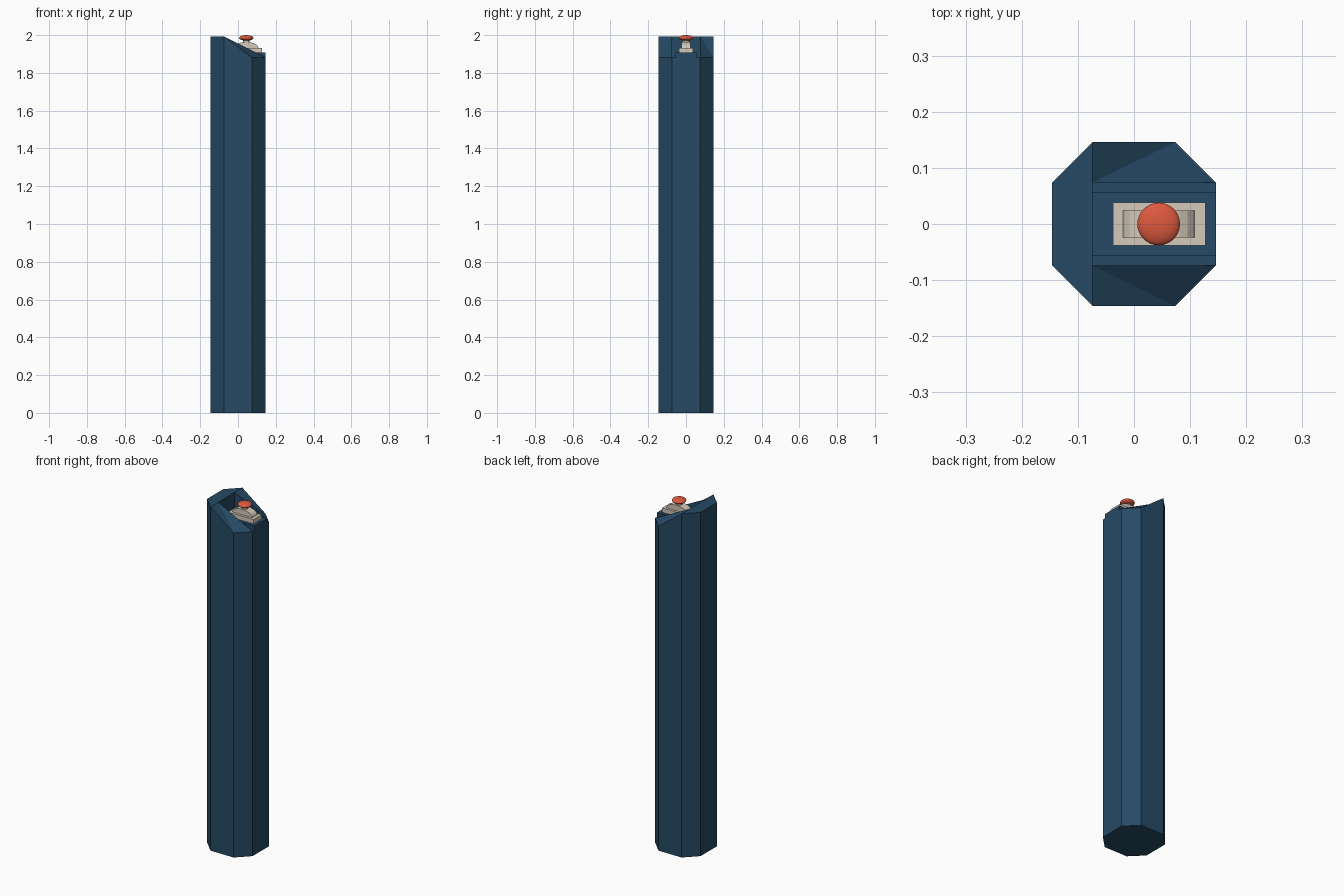
import bpy
import bmesh
import math

cube = bpy.data.objects.get("Cube")
if cube:
    bpy.data.objects.remove(cube)


def make_material(name, color):
    mat = bpy.data.materials.new(name)
    mat.use_nodes = True
    mat.diffuse_color = (*color, 1)
    mat.node_tree.nodes["Principled BSDF"].inputs["Base Color"].default_value = (*color, 1)
    return mat


navy = make_material("navy_blue", (0.019, 0.068, 0.13))
beige = make_material("warm_beige", (0.66, 0.59, 0.49))
red = make_material("button_red", (0.72, 0.1, 0.05))


def add_object(name, bm, mat):
    bmesh.ops.recalc_face_normals(bm, faces=bm.faces)
    mesh = bpy.data.meshes.new(name)
    bm.to_mesh(mesh)
    bm.free()
    mesh.materials.append(mat)
    obj = bpy.data.objects.new(name, mesh)
    bpy.context.collection.objects.link(obj)
    return obj


def extrude_profile(name, points, half_width, mat):
    """Extrude an x-z outline symmetrically along y."""
    bm = bmesh.new()
    face = bm.faces.new([bm.verts.new((x, -half_width, z)) for x, z in points])
    ext = bmesh.ops.extrude_face_region(bm, geom=[face])
    moved = [v for v in ext["geom"] if isinstance(v, bmesh.types.BMVert)]
    bmesh.ops.translate(bm, verts=moved, vec=(0, 2 * half_width, 0))
    return add_object(name, bm, mat)


def box(name, x0, x1, half_width, z0, z1, mat):
    return extrude_profile(name, [(x0, z0), (x1, z0), (x1, z1), (x0, z1)], half_width, mat)


# Eight-sided post with a sloping head and an open recess
R, S = 0.146, 0.074
HIGH, LOW = 1.993, 1.882
bm = bmesh.new()
outline = [(-S, -R), (S, -R), (R, -S), (R, S), (S, R), (-S, R), (-R, S), (-R, -S)]
base = [bm.verts.new((x, y, 0)) for x, y in outline]
rim = [bm.verts.new((x, y, HIGH if x < 0 else LOW)) for x, y in outline]
bm.faces.new(base)
for i in range(8):
    j = (i + 1) % 8
    bm.faces.new((base[i], base[j], rim[j], rim[i]))
shoulder, corner = [], []
for side, (a, b, c) in ((-1, (0, 1, 2)), (1, (5, 4, 3))):
    p = bm.verts.new((-S, side * S, HIGH))
    q = bm.verts.new((-S, side * S, LOW))
    bm.faces.new((rim[a], rim[b], p))
    bm.faces.new((rim[b], rim[c], p))
    bm.faces.new((p, rim[c], q))
    shoulder.append(p)
    corner.append(q)
bm.faces.new((rim[0], shoulder[0], shoulder[1], rim[5], rim[6], rim[7]))
bm.faces.new((shoulder[0], corner[0], corner[1], shoulder[1]))
bm.faces.new((corner[0], rim[2], rim[3], corner[1]))
add_object("post", bm, navy)

# Raised ledge inside the recess
box("recess_ledge", -S, R, 0.056, LOW, 1.907, navy)

# Base plate and arched bracket of the button
CX = 0.044
box("button_plate", -0.037, 0.127, 0.038, 1.907, 1.932, beige)
arch = [(CX + 0.064 * math.cos(t), 1.932 + 0.032 * math.sin(t))
        for t in (math.pi * i / 10 for i in range(11))]
extrude_profile("button_bracket", arch, 0.024, beige)

# Stem under the button
bpy.ops.mesh.primitive_cylinder_add(vertices=24, radius=0.018, depth=0.025,
                                    location=(CX, 0, 1.969))
stem = bpy.context.object
stem.name = "button_stem"
stem.data.materials.append(beige)
bpy.ops.object.shade_smooth_by_angle()

# Flattened round button cap
bpy.ops.mesh.primitive_uv_sphere_add(segments=32, ring_count=16, radius=0.038,
                                     location=(CX, 0, 1.985))
cap = bpy.context.object
cap.name = "button_cap"
cap.scale.z = 0.39
cap.data.materials.append(red)
bpy.ops.object.shade_smooth_by_angle()
